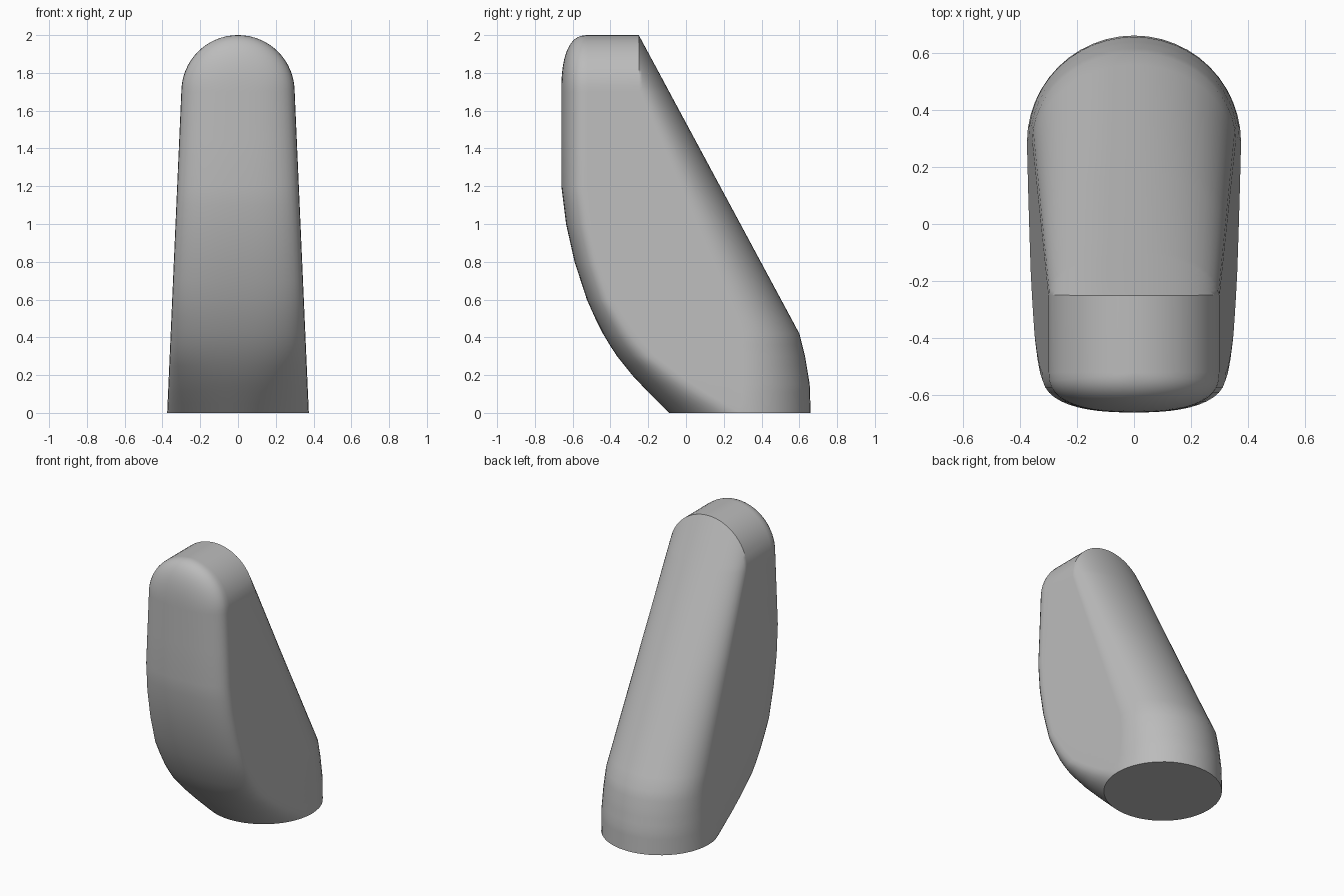
import bpy
import bmesh
from math import sin, cos, asin, pi, hypot

cube = bpy.data.objects.get("Cube")
if cube:
    bpy.data.objects.remove(cube, do_unlink=True)

ARCH_Z, ARCH_R = 1.7, 0.3    # centre height and radius of the rounded top
STEPS = 12                   # points per quarter of a cross-section

# Profile curves: (height, value)
FRONT = [(0, -.09), (.11, -.2), (.2, -.285), (.3, -.365), (.4, -.43), (.5, -.48),
         (.6, -.525), (.8, -.59), (1, -.635), (1.2, -.66), (2, -.66)]
BACK = [(0, .66), (.15, .655), (.3, .63), (.42, .6), (2, -.25)]
FRONT_DEPTH = [(0, .375), (.11, .3), (.3, .2), (.6, .14), (2, .14)]
BACK_DEPTH = [(0, .375), (.42, .31), (ARCH_Z, .16), (2, .16)]
FRONT_POWER = [(0, 2), (.4, 2.5), (2, 2.5)]
WIDTH = [(0, .375), (ARCH_Z, ARCH_R), (2, ARCH_R)]


def curve(keys, z):
    for (z0, a), (z1, b) in zip(keys, keys[1:]):
        if z <= z1:
            return a + (b - a) * (z - z0) / (z1 - z0)
    return keys[-1][1]


def section(z):
    """Horizontal outline at height z, running round from the front centre."""
    width = curve(WIDTH, z)
    rise = max(0, z - ARCH_Z)
    half = width * max(0, 1 - (rise / ARCH_R) ** 2) ** .5
    power = curve(FRONT_POWER, z)
    front, back = [], []
    for i in range(STEPS + 1):
        # rounded front lip
        x = half * sin(pi / 2 * i / STEPS)
        u = min(1, hypot(x, rise) / width)
        bulge = max(0, 1 - u ** power) ** (1 / power)
        front.append((x, curve(FRONT, z) + curve(FRONT_DEPTH, z) * (1 - bulge), z))
        # arched sloping back
        t = asin(min(1, half / width)) * i / STEPS
        back.append((width * sin(t),
                     curve(BACK, z) - curve(BACK_DEPTH, z) * (1 - cos(t)), z))
    right = front + back[::-1]
    return right + [(-x, y, h) for x, y, h in right[-2:0:-1]]


# Stack the sections and skin them
heights = [0, .05, .11, .15, .2, .25, .3, .36, .42, .5, .6, .7, .8, .9, 1, 1.1, 1.2, 1.45]
heights += [ARCH_Z + ARCH_R * sin(pi / 2 * i / 16) for i in range(17)]
bm = bmesh.new()
rings = [[bm.verts.new(p) for p in section(z)] for z in heights]
count = len(rings[0])
for low, high in zip(rings, rings[1:]):
    for i in range(count):
        j = (i + 1) % count
        bm.faces.new((low[i], low[j], high[j], high[i]))
bm.faces.new(rings[0][::-1])
bmesh.ops.remove_doubles(bm, verts=bm.verts[:], dist=.0005)
bmesh.ops.recalc_face_normals(bm, faces=bm.faces[:])
mesh = bpy.data.meshes.new("body")
bm.to_mesh(mesh)
bm.free()

# Plain grey finish
grey = bpy.data.materials.new("plain grey")
grey.use_nodes = True
colour = (.5, .5, .5, 1)
grey.diffuse_color = colour
grey.node_tree.nodes["Principled BSDF"].inputs["Base Color"].default_value = colour
mesh.materials.append(grey)

body = bpy.data.objects.new("body", mesh)
bpy.context.collection.objects.link(body)
bpy.ops.object.select_all(action='DESELECT')
body.select_set(True)
bpy.context.view_layer.objects.active = body
bpy.ops.object.shade_smooth_by_angle(angle=pi / 6)
normals = body.modifiers.new("even_shading", 'WEIGHTED_NORMAL')
normals.keep_sharp = True
